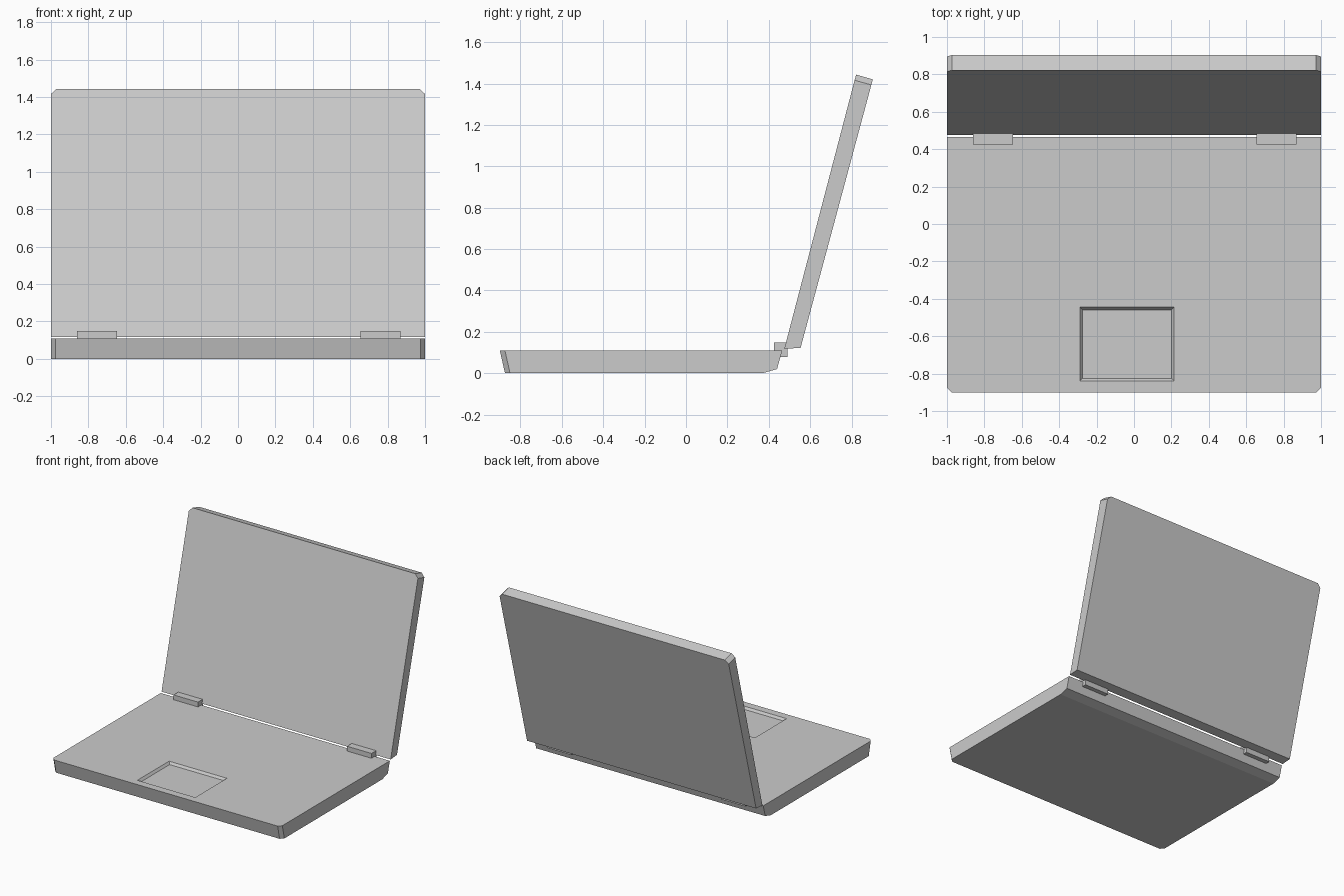
import bpy, bmesh
from mathutils import Vector

cube = bpy.data.objects.get("Cube")
if cube:
    bpy.data.objects.remove(cube, do_unlink=True)

grey = bpy.data.materials.new("light_grey")
grey.use_nodes = True
colour = (0.6, 0.6, 0.6, 1)
grey.diffuse_color = colour
grey.node_tree.nodes["Principled BSDF"].inputs["Base Color"].default_value = colour


def finish(name, bm):
    bmesh.ops.recalc_face_normals(bm, faces=bm.faces)
    mesh = bpy.data.meshes.new(name)
    bm.to_mesh(mesh)
    bm.free()
    mesh.materials.append(grey)
    obj = bpy.data.objects.new(name, mesh)
    bpy.context.collection.objects.link(obj)
    return obj


def slab(bm, x0, x1, profile):
    """Extrude a (y, z) profile along x."""
    face = bm.faces.new([bm.verts.new((x0, y, z)) for y, z in profile])
    out = bmesh.ops.extrude_face_region(bm, geom=[face])
    verts = [v for v in out["geom"] if isinstance(v, bmesh.types.BMVert)]
    bmesh.ops.translate(bm, verts=verts, vec=(x1 - x0, 0, 0))


def chamfer(bm, a, b, size):
    """Cut the corner edges that join profile points a and b on both ends."""
    def at(v, p):
        return abs(v.co.y - p[0]) + abs(v.co.z - p[1]) < 1e-4
    edges = [e for e in bm.edges if any(at(v, a) for v in e.verts)
             and any(at(v, b) for v in e.verts)]
    bmesh.ops.bevel(bm, geom=edges, offset=size, segments=1, affect="EDGES")


# Base with sloping front and tucked rear underside
bm = bmesh.new()
front_top, front_low = (-0.9, 0.11), (-0.875, 0)
slab(bm, -1, 1, [front_top, front_low, (0.37, 0), (0.44, 0.02), (0.465, 0.11)])
chamfer(bm, front_top, front_low, 0.024)

# Touchpad recess: split the deck around it, then inset with sloping walls
left, right, near, far = -0.29, 0.215, -0.84, -0.445
for co, no in (((left, 0, 0), (1, 0, 0)), ((right, 0, 0), (1, 0, 0)),
               ((0, near, 0), (0, 1, 0)), ((0, far, 0), (0, 1, 0))):
    deck = [f for f in bm.faces if all(abs(v.co.z - 0.11) < 1e-4 for v in f.verts)]
    geom = deck + list({e for f in deck for e in f.edges}) + list({v for f in deck for v in f.verts})
    bmesh.ops.bisect_plane(bm, geom=geom, plane_co=co, plane_no=no)
pad_centre = Vector(((left + right) / 2, (near + far) / 2, 0.11))
pad = min(bm.faces, key=lambda f: (f.calc_center_median() - pad_centre).length)
bmesh.ops.inset_region(bm, faces=[pad], thickness=0.02)
bmesh.ops.translate(bm, verts=pad.verts, vec=(0, 0, -0.018))
finish("base", bm)

# Open lid, leaning back
bm = bmesh.new()
top_front, top_back = (0.822, 1.443), (0.903, 1.42)
slab(bm, -1, 1, [(0.475, 0.117), top_front, top_back, (0.554, 0.123)])
chamfer(bm, top_front, top_back, 0.028)
finish("lid", bm)

# Hinge blocks
for name, x in (("right_hinge", -0.86), ("left_hinge", 0.655)):
    bm = bmesh.new()
    slab(bm, x, x + 0.213, [(0.425, 0.077), (0.49, 0.077), (0.49, 0.148), (0.425, 0.148)])
    finish(name, bm)
